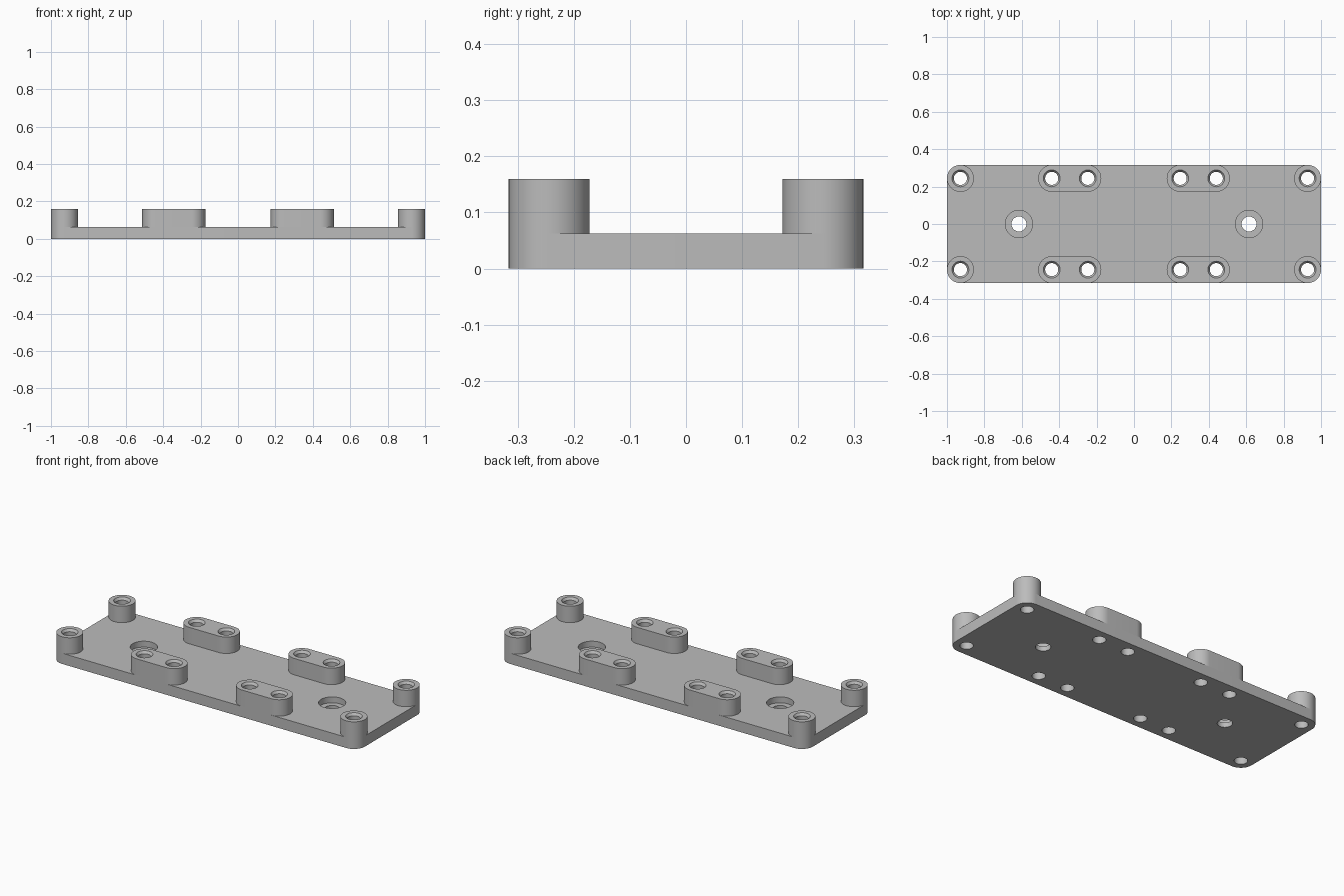
import bpy, bmesh, math

if "Cube" in bpy.data.objects:
    bpy.data.objects.remove(bpy.data.objects["Cube"])

L, W, R = 1.0, 0.316, 0.072          # half length, half width, corner / post radius
PLATE_Z, POST_Z = 0.063, 0.16
CX, CY = L - R, W - R                # corner hole centres
SLOT = (0.247, 0.44)                 # hole centres in each double post
MID_X = 0.615                        # counterbored mounting holes

grey = bpy.data.materials.new("plain grey")
grey.diffuse_color = (0.5, 0.5, 0.5, 1)
grey.use_nodes = True
grey.node_tree.nodes["Principled BSDF"].inputs["Base Color"].default_value = grey.diffuse_color


def make_object(name, bm):
    bmesh.ops.recalc_face_normals(bm, faces=bm.faces[:])
    mesh = bpy.data.meshes.new(name)
    bm.to_mesh(mesh)
    bm.free()
    mesh.materials.append(grey)
    ob = bpy.data.objects.new(name, mesh)
    bpy.context.collection.objects.link(ob)
    return ob


def rounded_prism(name, cx, cy, hx, hy, r, z0, z1, n=16):
    """Prism with rounded corners; hx, hy are half distances of arc centres."""
    pts = []
    for k, (sx, sy) in enumerate(((1, 1), (-1, 1), (-1, -1), (1, -1))):
        for i in range(n + 1):
            a = (k + i / n) * math.pi / 2
            pts.append((cx + sx * hx + r * math.cos(a), cy + sy * hy + r * math.sin(a)))
    bm = bmesh.new()
    face = bm.faces.new([bm.verts.new((x, y, z0)) for x, y in pts])
    ext = bmesh.ops.extrude_face_region(bm, geom=[face])
    for v in ext["geom"]:
        if isinstance(v, bmesh.types.BMVert):
            v.co.z = z1
    bmesh.ops.remove_doubles(bm, verts=bm.verts[:], dist=1e-5)
    return make_object(name, bm)


def add_lathe(bm, x, y, profile, n=48):
    """Closed turned solid from (radius, z) pairs, used as a drill."""
    rings = [[bm.verts.new((x + r * math.cos(2 * math.pi * i / n),
                            y + r * math.sin(2 * math.pi * i / n), z)) for i in range(n)]
             for r, z in profile]
    for a, b in zip(rings, rings[1:]):
        for i in range(n):
            j = (i + 1) % n
            bm.faces.new((a[i], a[j], b[j], b[i]))
    bm.faces.new(rings[0])
    bm.faces.new(rings[-1])


# Drill shapes: chamfered post holes and counterbored mounting holes
POST_HOLE = [(0.035, -0.05), (0.035, POST_Z - 0.014), (0.045, POST_Z), (0.045, POST_Z + 0.05)]
MID_HOLE = [(0.04, -0.05), (0.04, 0.028), (0.073, 0.028), (0.073, 0.12)]

drills = bmesh.new()
for sx in (-1, 1):
    for sy in (-1, 1):
        for x in (CX, *SLOT):
            add_lathe(drills, sx * x, sy * CY, POST_HOLE)
    add_lathe(drills, sx * MID_X, 0, MID_HOLE)
drill_set = make_object("drill_set", drills)
drill_set.hide_render = True

# Base plate and raised posts
parts = [rounded_prism("base_plate", 0, 0, CX, CY, R, 0, PLATE_Z)]
slot_mid, slot_half = sum(SLOT) / 2, (SLOT[1] - SLOT[0]) / 2
for sx, side in ((-1, "left"), (1, "right")):
    for sy, end in ((-1, "front"), (1, "back")):
        parts.append(rounded_prism(f"corner_post_{end}_{side}", sx * CX, sy * CY,
                                   0, 0, R, PLATE_Z, POST_Z))
        parts.append(rounded_prism(f"double_post_{end}_{side}", sx * slot_mid, sy * CY,
                                   slot_half, 0, R, PLATE_Z, POST_Z))

# Drill every part, drop hidden post undersides, smooth the round walls
for ob in parts:
    mod = ob.modifiers.new("holes", 'BOOLEAN')
    mod.operation = 'DIFFERENCE'
    mod.solver = 'EXACT'
    mod.object = drill_set
    bpy.ops.object.select_all(action='DESELECT')
    bpy.context.view_layer.objects.active = ob
    ob.select_set(True)
    bpy.ops.object.modifier_apply(modifier=mod.name)
    if ob.name != "base_plate":
        bm = bmesh.new()
        bm.from_mesh(ob.data)
        under = [f for f in bm.faces if f.normal.z < -0.9 and f.calc_center_median().z < PLATE_Z + 0.001]
        bmesh.ops.delete(bm, geom=under, context='FACES')
        bm.to_mesh(ob.data)
        bm.free()
    bpy.ops.object.shade_smooth_by_angle(angle=math.radians(30))

bpy.data.objects.remove(drill_set)
